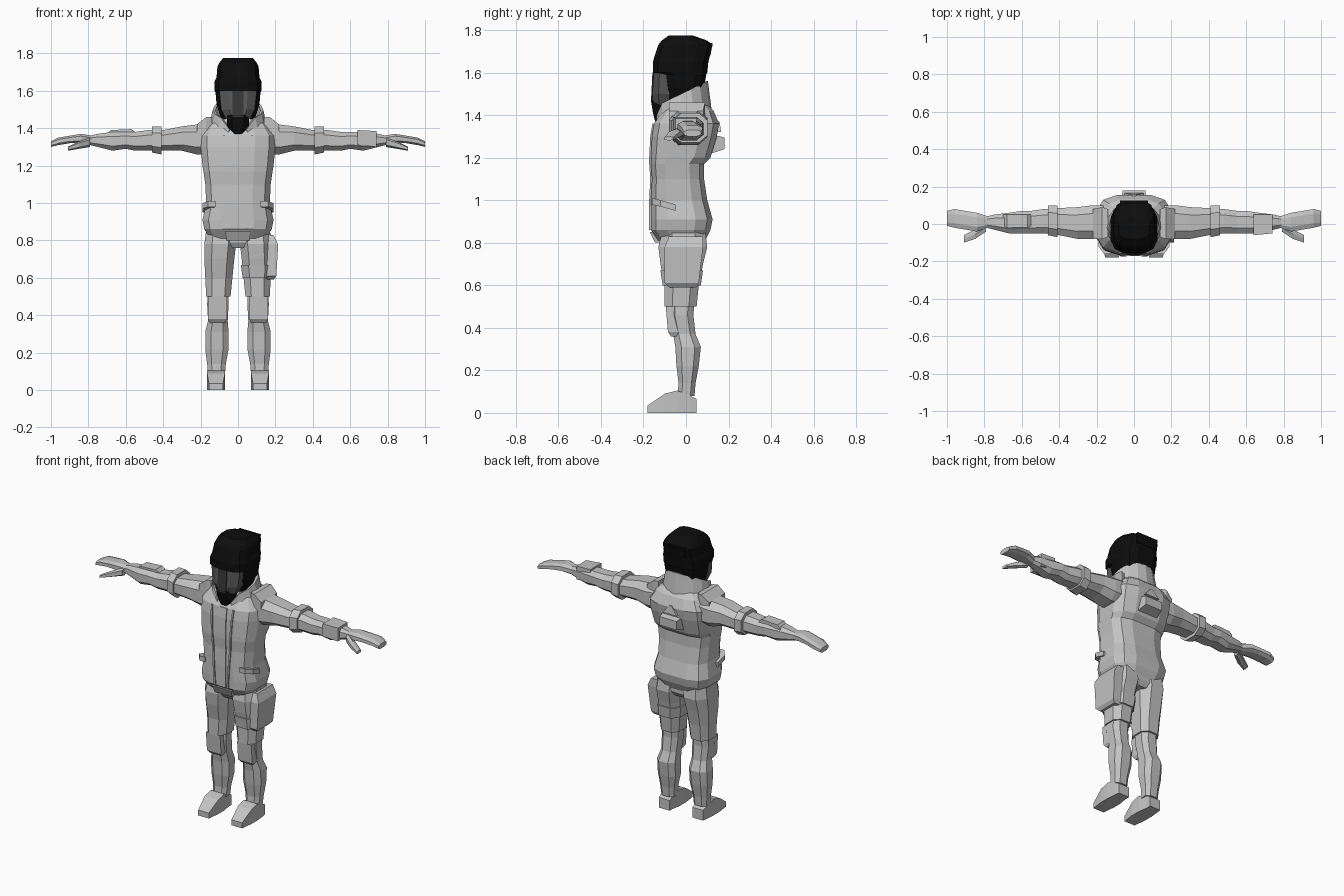
import bpy
import math
from mathutils import Vector

default_cube = bpy.data.objects.get("Cube")
if default_cube:
    bpy.data.objects.remove(default_cube, do_unlink=True)


def make_material(name, value):
    material = bpy.data.materials.new(name)
    material.use_nodes = True
    colour = (value, value, value, 1)
    material.diffuse_color = colour
    material.node_tree.nodes["Principled BSDF"].inputs["Base Color"].default_value = colour
    return material


cloth = make_material("light grey cloth", .55)
black = make_material("black shell", .004)
visor_grey = make_material("dark grey visor", .1)
mask_grey = make_material("charcoal mask", .04)

AXIS_ORDER = {"x": (0, 1, 2), "y": (1, 0, 2), "z": (2, 0, 1)}


def add_mesh(name, points, faces, material):
    mesh = bpy.data.meshes.new(name)
    mesh.from_pydata(points, [], faces)
    mesh.materials.append(material)
    part = bpy.data.objects.new(name, mesh)
    bpy.context.collection.objects.link(part)
    return part


def loft(name, axis, rings, material=cloth, sides=4, power=.75, flip=1):
    """Skin rings given as (position, low a, high a, low b, high b) along an axis."""
    circle = []
    for index in range(sides):
        angle = math.tau * (index + .5) / sides
        c, s = math.cos(angle), math.sin(angle)
        circle.append((math.copysign(abs(c) ** power, c), math.copysign(abs(s) ** power, s)))
    widest = max(abs(c) for c, s in circle)
    tallest = max(abs(s) for c, s in circle)
    along, across, up = AXIS_ORDER[axis]
    points = []
    for position, a_low, a_high, b_low, b_high in rings:
        for c, s in circle:
            point = Vector()
            point[along] = position
            point[across] = (a_low + a_high + (a_high - a_low) * c / widest) / 2
            point[up] = (b_low + b_high + (b_high - b_low) * s / tallest) / 2
            point.x *= flip
            points.append(point)
    faces = [tuple(range(sides)), tuple(range(len(points) - sides, len(points)))]
    for row in range(len(rings) - 1):
        for index in range(sides):
            a, b = row * sides + index, row * sides + (index + 1) % sides
            faces.append((a, b, b + sides, a + sides))
    part = add_mesh(name, points, faces, material)
    # Consistent outward normals
    import bmesh
    shape = bmesh.new()
    shape.from_mesh(part.data)
    bmesh.ops.recalc_face_normals(shape, faces=shape.faces)
    shape.to_mesh(part.data)
    shape.free()
    return part


def centred(*rings):
    """Rings that are symmetric about the middle plane: (height, half width, front, back)."""
    return [(height, -half, half, front, back) for height, half, front, back in rings]


# Jacket body
jacket_rings = centred(
    (.81, .15, -.13, .09),
    (.86, .18, -.165, .115),
    (.91, .19, -.165, .125),
    (1, .17, -.165, .1),
    (1.1, .175, -.16, .085),
    (1.17, .185, -.165, .085),
    (1.2, .19, -.165, .115),
    (1.3, .2, -.16, .145),
    (1.36, .2, -.15, .155),
    (1.42, .16, -.11, .13),
    (1.45, .12, -.09, .1),
)
loft("jacket", "z", jacket_rings, sides=12, power=.6)

# Jacket front: raised placket, piping and hem tab
front_line = [(ring[0], ring[3]) for ring in jacket_rings[1:9]]
loft("zip_placket", "z", [(z, -.02, .03, y - .006, y + .02) for z, y in front_line])
for name, flip in (("left_piping", 1), ("right_piping", -1)):
    loft(name, "z", [(z, .04 + (z - .86) * .06, .05 + (z - .86) * .06, y - .008, y + .02)
                     for z, y in front_line], flip=flip)
loft("hem_tab", "z", centred((.8, .06, -.145, -.1), (.85, .07, -.17, -.1)))

# Back plate and vent
loft("back_plate", "y", [(.12, -.07, .07, 1.22, 1.31), (.18, -.06, .06, 1.24, 1.295)])
loft("back_vent", "z", centred((1.32, .05, .1, .165), (1.37, .01, .1, .158)))

# Standing collar, open at the throat
bottom_row, top_row, steps = [], [], 14
for step in range(steps + 1):
    angle = math.radians(-70 + 320 * step / steps)
    c, s = math.cos(angle), math.sin(angle)
    dip = .05 if step in (0, steps) else 0
    bottom_row.append((.16 * c, -.01 + .135 * s, 1.39 - dip / 2))
    top_row.append((.135 * c, -.022 + .125 * s, 1.5 + .06 * s - dip))
count = steps + 1
collar = add_mesh("collar", bottom_row + top_row,
                  [(i, i + 1, i + 1 + count, i + count) for i in range(steps)], cloth)
thickness = collar.modifiers.new("thickness", "SOLIDIFY")
thickness.thickness = .015
thickness.offset = -1

# Helmet shell with recessed face opening
loft("helmet", "z", centred(
    (1.45, .09, -.09, .06),
    (1.53, .115, -.1, .085),
    (1.59, .12, -.11, .095),
    (1.6, .125, -.155, .1),
    (1.65, .125, -.155, .105),
    (1.67, .115, -.15, .11),
    (1.73, .11, -.13, .125),
    (1.75, .1, -.115, .1),
    (1.775, .08, -.08, .03),
), black, sides=12, power=.6)
loft("helmet_back_brim", "z", centred((1.68, .07, .05, .115), (1.74, .075, .03, .125)), black)

# Visor, central strip and chin guard
loft("visor", "z", centred((1.45, .065, -.155, -.04), (1.5, .09, -.158, -.04),
                           (1.6, .1, -.152, -.04)), visor_grey, sides=8)
loft("mask_strip", "z", centred((1.46, .03, -.165, -.1), (1.6, .03, -.158, -.1)), mask_grey)
loft("chin_guard", "z", centred((1.37, .035, -.145, -.03), (1.41, .06, -.155, -.03),
                                (1.47, .06, -.165, -.05)), black, sides=8)

# Hips
loft("hips", "z", centred((.76, .05, -.1, .07), (.79, .14, -.12, .09),
                          (.87, .16, -.12, .09)), sides=8)

# Paired parts
for side, flip in (("left_", 1), ("right_", -1)):
    # Sleeve, cuff band and shoulder pad
    loft(side + "sleeve", "x", [
        (.14, -.08, .1, 1.26, 1.43),
        (.22, -.08, .1, 1.26, 1.42),
        (.3, -.08, .09, 1.28, 1.41),
        (.4, -.06, .085, 1.28, 1.39),
        (.48, -.05, .08, 1.28, 1.39),
        (.55, -.05, .07, 1.28, 1.38),
        (.6, -.05, .07, 1.29, 1.38),
        (.67, -.05, .06, 1.28, 1.38),
        (.75, -.03, .05, 1.3, 1.37),
        (.79, -.02, .04, 1.31, 1.36),
    ], sides=8, flip=flip)
    loft(side + "elbow_band", "x", [(.41, -.07, .1, 1.26, 1.41), (.46, -.06, .1, 1.27, 1.41)],
         sides=8, flip=flip)
    loft(side + "shoulder_pad", "x", [(.14, -.07, .08, 1.4, 1.46), (.17, -.08, .09, 1.38, 1.46),
                                      (.22, -.08, .08, 1.37, 1.42)], flip=flip)
    # Hand and thumb
    loft(side + "hand", "x", [
        (.78, -.02, .04, 1.31, 1.36),
        (.84, -.04, .06, 1.32, 1.37),
        (.9, -.03, .07, 1.32, 1.36),
        (.96, -.02, .08, 1.31, 1.35),
        (1, -.01, .07, 1.3, 1.33),
    ], sides=8, flip=flip)
    loft(side + "thumb", "x", [(.79, -.04, 0, 1.3, 1.35), (.85, -.08, -.03, 1.29, 1.33),
                               (.91, -.1, -.06, 1.28, 1.3)], sides=6, flip=flip)
    # Slanted pocket flap
    loft(side + "pocket_flap", "y", [(-.16, .12, .16, .98, 1.01), (-.12, .14, .19, .97, 1),
                                     (-.05, .16, .19, .95, .98)], flip=flip)
    # Trouser leg in two overlapping pieces, with knee pad
    loft(side + "thigh", "z", [
        (.5, .04, .17, -.1, .05),
        (.6, .03, .175, -.1, .06),
        (.7, .02, .18, -.12, .08),
        (.78, .01, .18, -.13, .1),
        (.86, .01, .17, -.11, .09),
    ], sides=8, flip=flip)
    loft(side + "shin", "z", [
        (.08, .07, .16, -.04, .04),
        (.14, .065, .165, -.035, .045),
        (.22, .05, .175, -.045, .06),
        (.31, .05, .175, -.05, .07),
        (.37, .055, .16, -.06, .045),
        (.46, .05, .165, -.08, .035),
        (.53, .05, .16, -.08, .04),
    ], sides=8, flip=flip)
    loft(side + "knee_pad", "z", [(.36, .07, .15, -.07, -.03), (.38, .06, .16, -.085, -.03),
                                  (.5, .06, .16, -.095, -.03)], flip=flip)
    # Boot
    loft(side + "boot", "y", [
        (-.18, .08, .155, 0, .035),
        (-.1, .07, .165, 0, .09),
        (-.04, .07, .165, 0, .105),
        (.02, .08, .16, 0, .08),
        (.05, .08, .155, 0, .065),
    ], flip=flip)

# Wrist devices
loft("left_wrist_device", "x", [(.64, -.06, .05, 1.31, 1.39), (.74, -.05, .05, 1.3, 1.385)])
loft("right_wrist_device", "x", [(.55, -.01, .05, 1.36, 1.38), (.57, -.02, .05, 1.36, 1.395),
                                 (.68, -.02, .05, 1.36, 1.39), (.7, -.01, .05, 1.35, 1.37)],
     flip=-1)

# Thigh pouch and its strap
loft("thigh_pouch", "z", [(.59, .15, .19, -.08, .05), (.61, .14, .205, -.1, .06),
                          (.78, .14, .215, -.1, .08), (.83, .14, .19, -.08, .08)])
loft("thigh_strap", "z", [(.6, .025, .18, -.11, .07), (.67, .015, .185, -.12, .08)], sides=8)
